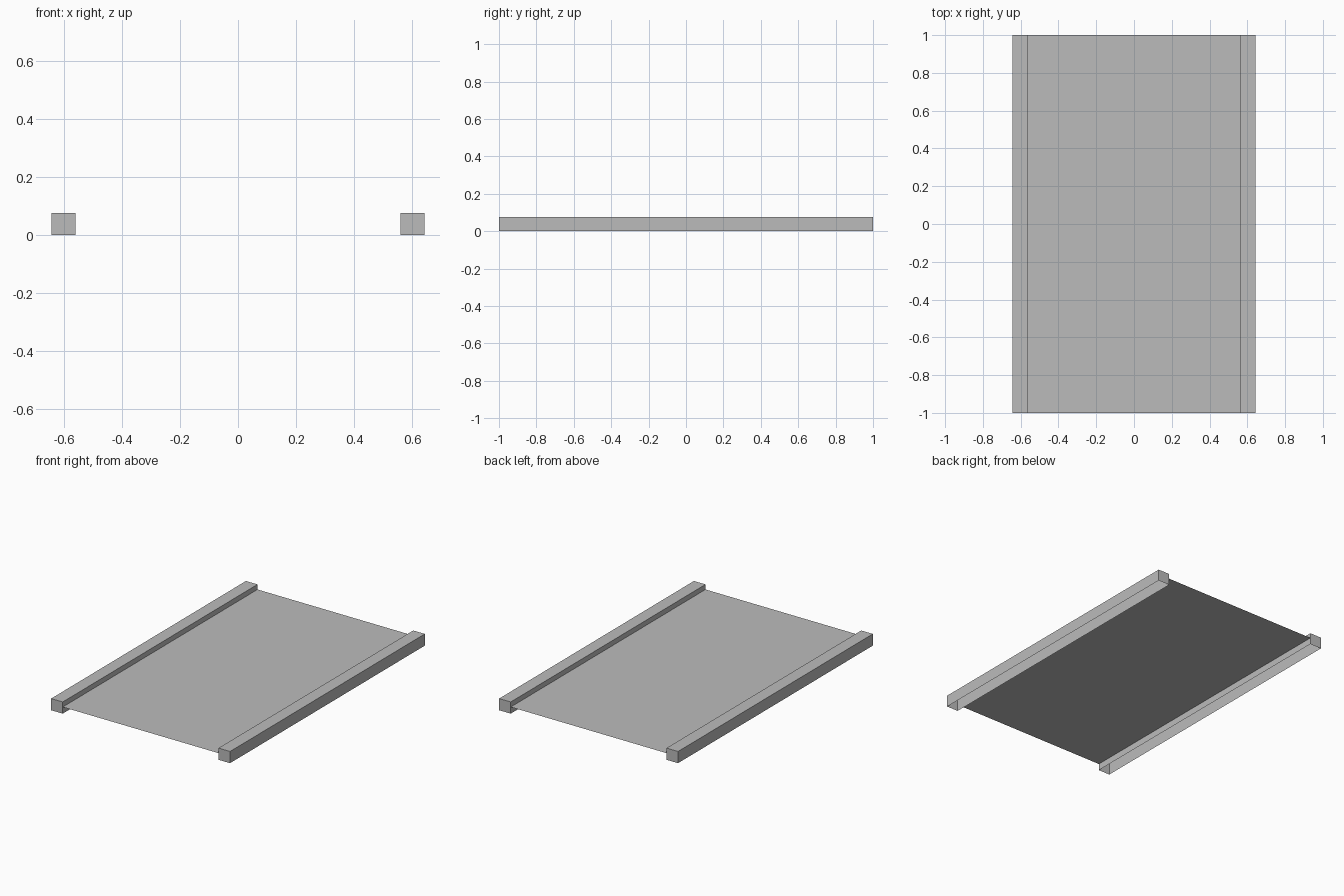
import bpy
import bmesh

cube = bpy.data.objects.get("Cube")
if cube:
    bpy.data.objects.remove(cube, do_unlink=True)

LENGTH = 2.0
INNER, OUTER = 0.56, 0.643
HEIGHT = 0.076
PANEL_Z = 0.043

grey = bpy.data.materials.new("plain grey")
grey.use_nodes = True
colour = (0.5, 0.5, 0.5, 1)
grey.diffuse_color = colour
grey.node_tree.nodes["Principled BSDF"].inputs["Base Color"].default_value = colour


def finish(bm, name):
    mesh = bpy.data.meshes.new(name)
    bm.to_mesh(mesh)
    bm.free()
    mesh.materials.append(grey)
    obj = bpy.data.objects.new(name, mesh)
    bpy.context.collection.objects.link(obj)
    return obj


# Side rails: hollow boxes, open underneath
def rail(name, side):
    bm = bmesh.new()
    bmesh.ops.create_cube(bm, size=1)
    bmesh.ops.scale(bm, vec=(OUTER - INNER, LENGTH, HEIGHT), verts=bm.verts)
    bmesh.ops.translate(bm, vec=(side * (INNER + OUTER) / 2, 0, HEIGHT / 2), verts=bm.verts)
    bm.normal_update()
    underside = [f for f in bm.faces if f.normal.z < -0.5]
    bmesh.ops.delete(bm, geom=underside, context='FACES')
    return finish(bm, name)


rail("left_rail", 1)
rail("right_rail", -1)

# Thin sheet spanning between the rails
bm = bmesh.new()
bmesh.ops.create_grid(bm, x_segments=1, y_segments=1, size=1)
bmesh.ops.scale(bm, vec=(INNER, LENGTH / 2, 1), verts=bm.verts)
bmesh.ops.translate(bm, vec=(0, 0, PANEL_Z), verts=bm.verts)
finish(bm, "centre_panel")
